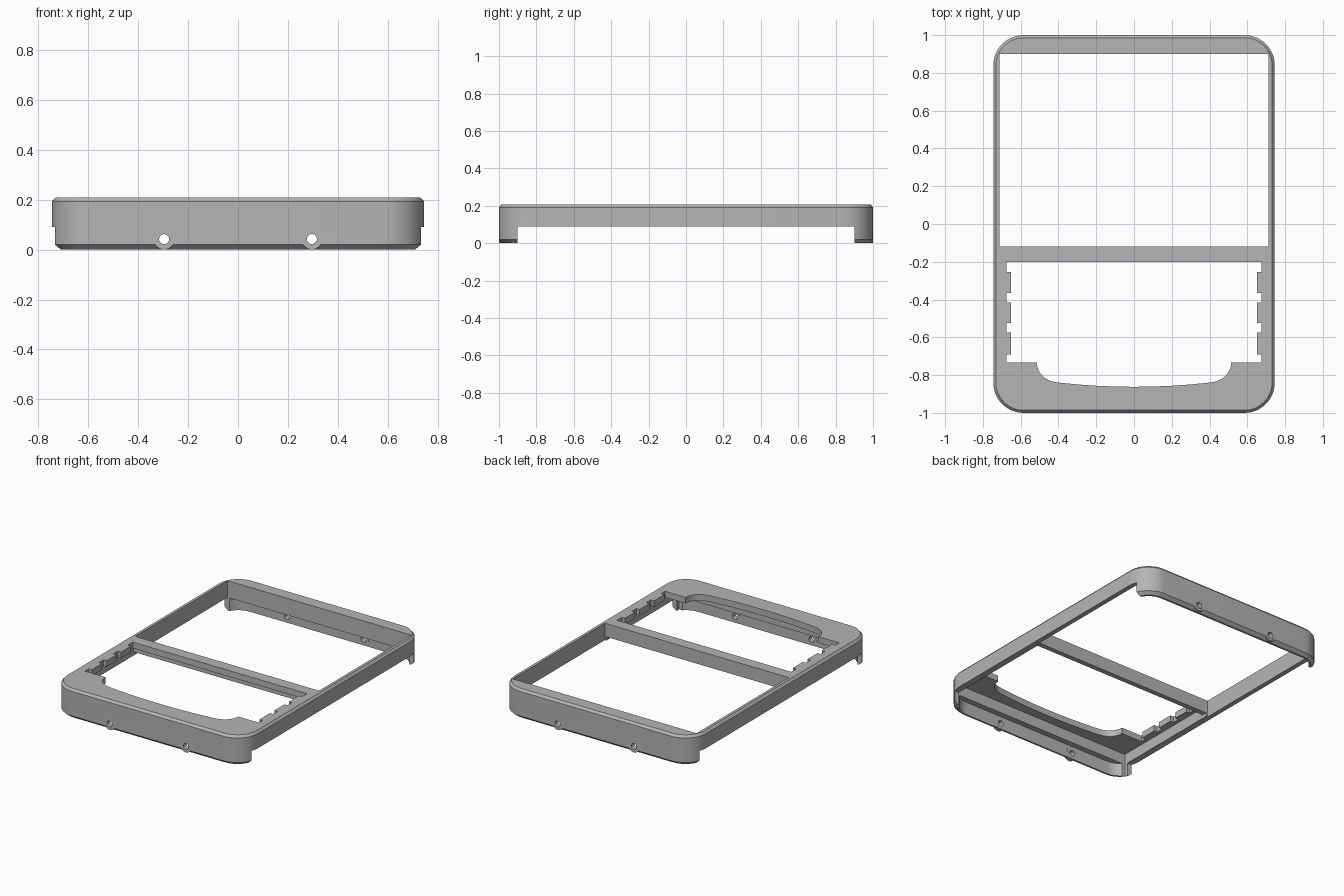
import bpy, bmesh, math
from mathutils import Matrix

if "Cube" in bpy.data.objects:
    bpy.data.objects.remove(bpy.data.objects["Cube"])

grey = bpy.data.materials.new("plain grey")
grey.use_nodes = True
COL = (0.46, 0.46, 0.46, 1)
grey.diffuse_color = COL
grey.node_tree.nodes["Principled BSDF"].inputs["Base Color"].default_value = COL


def add_object(name, bm):
    bmesh.ops.recalc_face_normals(bm, faces=bm.faces)
    mesh = bpy.data.meshes.new(name)
    bm.to_mesh(mesh)
    bm.free()
    mesh.materials.append(grey)
    obj = bpy.data.objects.new(name, mesh)
    bpy.context.collection.objects.link(obj)
    return obj


def loft(name, rings):
    """Closed solid through (outline, height) rings of equal length."""
    bm = bmesh.new()
    loops = [[bm.verts.new((x, y, z)) for x, y in pts] for pts, z in rings]
    n = len(loops[0])
    for a, b in zip(loops, loops[1:]):
        for i in range(n):
            j = (i + 1) % n
            bm.faces.new((a[i], a[j], b[j], b[i]))
    bm.faces.new(loops[0][::-1])
    bm.faces.new(loops[-1])
    return add_object(name, bm)


def prism(name, pts, z0, z1):
    return loft(name, [(pts, z0), (pts, z1)])


def box(name, x0, x1, y0, y1, z0, z1):
    return prism(name, [(x0, y0), (x1, y0), (x1, y1), (x0, y1)], z0, z1)


def rounded(inset, radius=0.16, steps=12):
    """Rounded rectangle following the outer edge."""
    r = radius - inset
    cx, cy = 0.745 - radius, 1.0 - radius
    pts = []
    for k, (sx, sy) in enumerate([(1, 1), (-1, 1), (-1, -1), (1, -1)]):
        for i in range(steps + 1):
            a = math.pi / 2 * (k + i / steps)
            pts.append((sx * cx + r * math.cos(a), sy * cy + r * math.sin(a)))
    return pts


def rod(name, x, y, radius, depth):
    bm = bmesh.new()
    bmesh.ops.create_cone(bm, cap_ends=True, segments=24, radius1=radius,
                          radius2=radius, depth=depth,
                          matrix=Matrix.Translation((x, y, 0.042)) @ Matrix.Rotation(math.pi / 2, 4, "X"))
    return add_object(name, bm)


def combine(target, tool, operation="DIFFERENCE"):
    """Apply a boolean and discard the tool."""
    mod = target.modifiers.new("cut", "BOOLEAN")
    mod.operation, mod.solver, mod.object = operation, "EXACT", tool
    bpy.context.view_layer.update()
    deps = bpy.context.evaluated_depsgraph_get()
    mesh = bpy.data.meshes.new_from_object(target.evaluated_get(deps))
    target.modifiers.clear()
    target.data = mesh
    bpy.data.objects.remove(tool)


# Outer body with chamfered top and bottom edges
frame = loft("bezel_frame", [(rounded(0.022), 0), (rounded(0), 0.02),
                             (rounded(0), 0.192), (rounded(0.014), 0.208)])

# Raised underside along the sides, thin skirts at both ends
combine(frame, box("side_cut", -1, 1, -0.9, 0.9, -0.1, 0.09))
combine(frame, prism("skirt_cut", rounded(0.035), -0.1, 0.0901))

# Screen opening
combine(frame, box("screen_cut", -0.712, 0.712, -0.12, 0.9, -0.1, 0.3))

# Hollow beneath the lower panel and stepped underside of the cross bar
combine(frame, box("panel_cut", -0.7, 0.7, -0.925, -0.1999, -0.1, 0.165))
combine(frame, box("bar_cut", -0.7, 0.7, -0.21, -0.11, -0.1, 0.115))
combine(frame, box("bar_step_cut", -0.7, 0.7, -0.21, -0.155, -0.1, 0.165))

# Keypad opening: notched sides and a scooped lower edge
half = [(0.675, -0.2)]
for top, bottom in [(-0.255, -0.365), (-0.415, -0.525), (-0.575, -0.69)]:
    half += [(0.675, top), (0.65, top), (0.65, bottom), (0.675, bottom)]
half += [(0.675, -0.732), (0.515, -0.732)]
for i in range(1, 9):
    a = math.radians(10 * i)
    half.append((0.405 + 0.11 * math.cos(a), -0.732 - 0.105 * math.sin(a)))
for x in (0.4, 0.3, 0.2, 0.1):
    half.append((x, -0.862 + 0.14 * x * x))
outline = half + [(0, -0.862)] + [(-x, y) for x, y in reversed(half)]
combine(frame, prism("keypad_cut", outline, -0.1, 0.3))

# Screw bosses and holes in the end skirts
for y in (-0.982, 0.982):
    for x in (-0.296, 0.296):
        combine(frame, rod("boss", x, y, 0.042, 0.035), "UNION")
        combine(frame, rod("hole", x, y, 0.02, 0.2))

# Shading: smooth corners, crisp edges
bpy.ops.object.select_all(action="DESELECT")
frame.select_set(True)
bpy.context.view_layer.objects.active = frame
bpy.ops.object.shade_smooth_by_angle(angle=math.radians(25))
